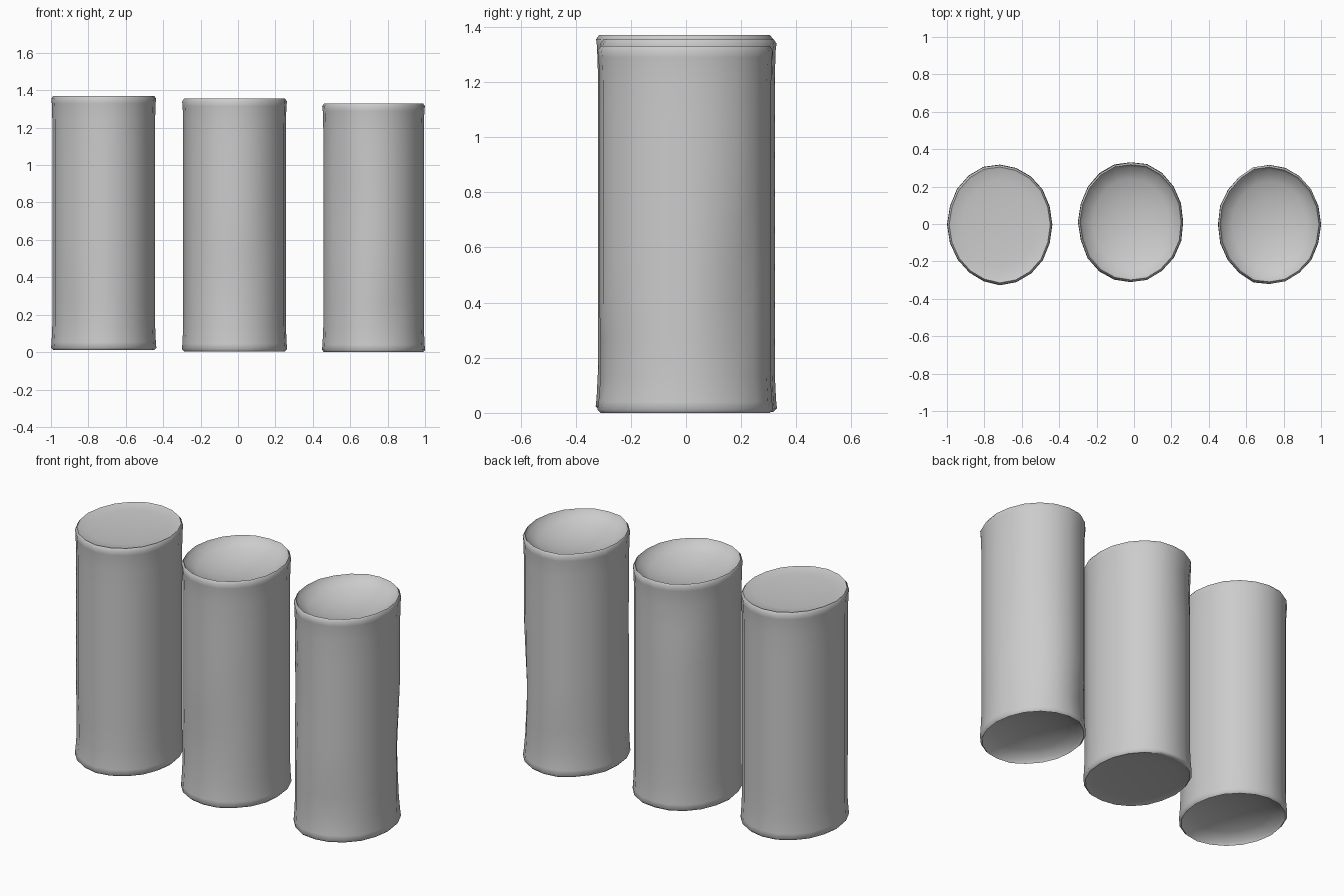
import bpy, bmesh, math, random
from mathutils import Vector

cube = bpy.data.objects.get("Cube")
if cube:
    bpy.data.objects.remove(cube)

random.seed(4)
SIDES = 20

grey = bpy.data.materials.new("plain grey")
grey.use_nodes = True
grey.diffuse_color = (0.6, 0.6, 0.6, 1)
grey.node_tree.nodes["Principled BSDF"].inputs["Base Color"].default_value = (0.6, 0.6, 0.6, 1)


def end_profile(depth):
    """Rings of one dished end, from its rim to its centre, as (inset depth, scale)."""
    return [(0.0, 0.96), (depth * 0.25, 0.92), (depth * 0.6, 0.72),
            (depth * 0.88, 0.45), (depth, 0.15)]


def dented(angle, z, dents):
    """Radius factor after pushing in the shallow dents."""
    factor = 1.0
    for side, height, width, length, amount in dents:
        turn = abs((angle - math.radians(side) + math.pi) % math.tau - math.pi)
        a = max(0, 1 - turn / math.radians(width))
        b = max(0, 1 - abs(z - height) / length)
        factor -= amount * a * b
    return factor


def make_can(name, centre, radii, bottom, top, low_depth, high_depth, dents):
    # Profile runs from the bottom centre, up the wall, to the top centre
    height = top - bottom
    rings = [(bottom + d, s) for d, s in reversed(end_profile(low_depth))]
    rings += [(bottom + 0.012, 1.0), (bottom + 0.04, 0.99)]
    rings += [(bottom + height * i / 10, 0.975) for i in range(1, 10)]
    rings += [(top - 0.04, 0.985), (top - 0.015, 0.995)]
    rings += [(top - d, s) for d, s in end_profile(high_depth)]

    bm = bmesh.new()
    wobble = [random.uniform(-0.014, 0.01) for _ in range(SIDES)]
    loops = []
    for z, scale in rings:
        loop = []
        for i in range(SIDES):
            angle = math.tau * i / SIDES
            r = scale * (1 + wobble[i])
            if scale > 0.965:
                r *= dented(angle, z, dents)
            loop.append(bm.verts.new(Vector((
                centre[0] + radii[0] * r * math.cos(angle),
                centre[1] + radii[1] * r * math.sin(angle), z))))
        loops.append(loop)
    for low, high in zip(loops, loops[1:]):
        for i in range(SIDES):
            j = (i + 1) % SIDES
            bm.faces.new((low[i], low[j], high[j], high[i]))
    bm.faces.new(list(reversed(loops[0])))
    bm.faces.new(loops[-1])
    bmesh.ops.recalc_face_normals(bm, faces=bm.faces[:])

    mesh = bpy.data.meshes.new(name)
    bm.to_mesh(mesh)
    bm.free()
    mesh.materials.append(grey)
    can = bpy.data.objects.new(name, mesh)
    bpy.context.collection.objects.link(can)
    bpy.ops.object.select_all(action="DESELECT")
    can.select_set(True)
    bpy.context.view_layer.objects.active = can
    bpy.ops.object.shade_smooth_by_angle(angle=math.radians(60))


# Dents are (direction in degrees, height, half width, half length, amount)
make_can("right_can", (-0.717, -0.003), (0.283, 0.322), 0.012, 1.37, 0.08, 0.02,
         [(230, 0.2, 25, 0.2, 0.04)])
make_can("middle_can", (-0.018, 0.01), (0.283, 0.324), 0.004, 1.355, 0.015, 0.09,
         [(285, 0.35, 25, 0.4, 0.05), (250, 0.35, 22, 0.25, 0.05), (120, 1.18, 25, 0.2, 0.05)])
make_can("left_can", (0.724, -0.003), (0.277, 0.322), 0.0, 1.33, 0.08, 0.09,
         [(40, 0.4, 22, 0.45, 0.08), (290, 0.18, 28, 0.2, 0.06),
          (235, 0.8, 25, 0.35, 0.04), (110, 0.17, 25, 0.2, 0.05)])
